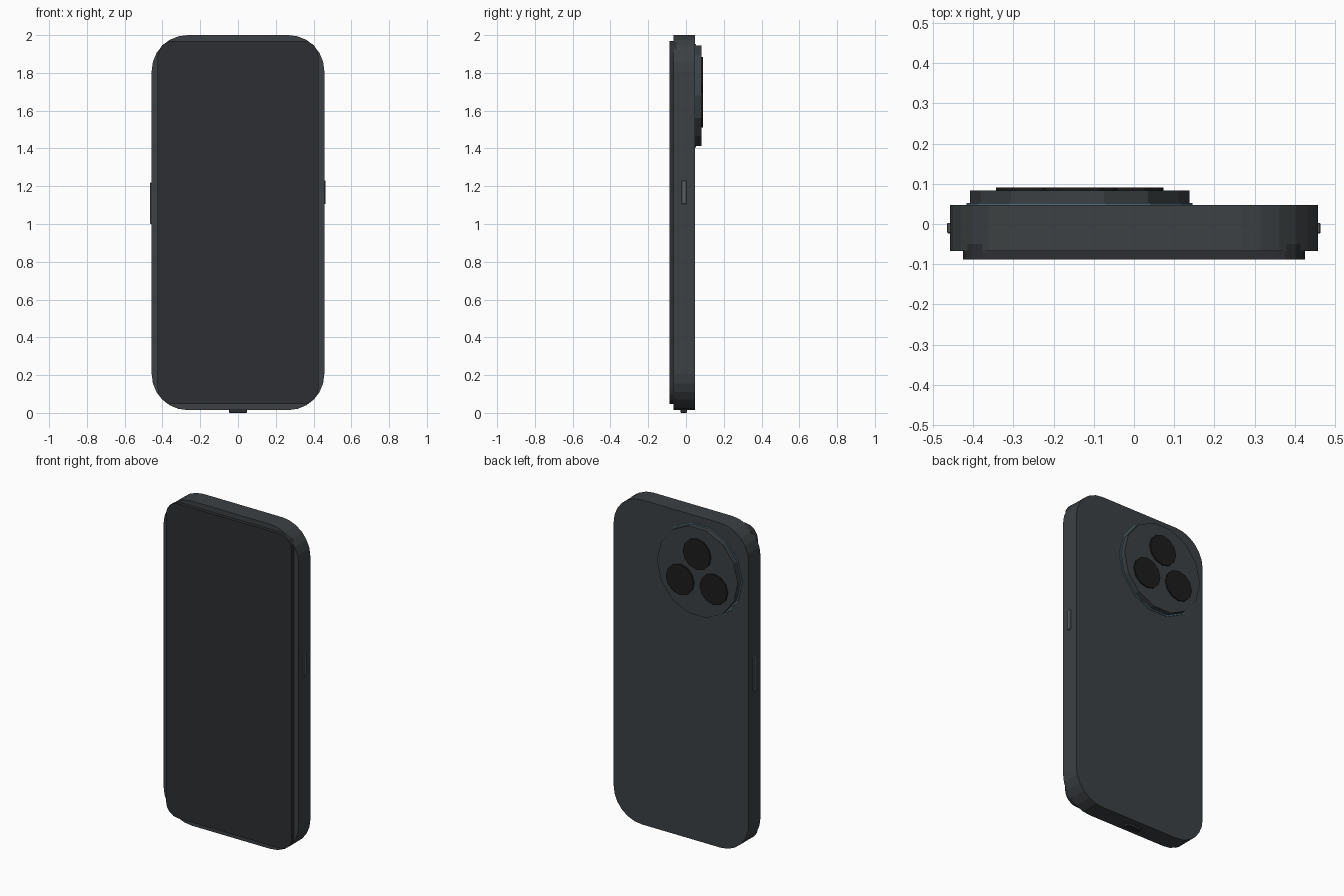
import bpy, bmesh
from math import sin, cos, pi

if "Cube" in bpy.data.objects:
    bpy.data.objects.remove(bpy.data.objects["Cube"])


def paint(name, rgb):
    m = bpy.data.materials.new(name)
    m.diffuse_color = (*rgb, 1)
    m.use_nodes = True
    m.node_tree.nodes["Principled BSDF"].inputs["Base Color"].default_value = m.diffuse_color
    return m


BODY = paint("graphite", (0.045, 0.052, 0.056))
GLASS = paint("dark_glass", (0.027, 0.028, 0.032))
LENS = paint("lens_black", (0.012, 0.012, 0.012))
TRIM = paint("blue_trim", (0.09, 0.16, 0.21))
METAL = paint("button_grey", (0.10, 0.11, 0.12))


def prism(name, outline, y0, y1, mat):
    """Extrude an (x, z) outline from y0 to y1."""
    bm = bmesh.new()
    face = bm.faces.new([bm.verts.new((x, y0, z)) for x, z in outline])
    ext = bmesh.ops.extrude_face_region(bm, geom=[face])
    moved = [v for v in ext["geom"] if isinstance(v, bmesh.types.BMVert)]
    bmesh.ops.translate(bm, vec=(0, y1 - y0, 0), verts=moved)
    bmesh.ops.recalc_face_normals(bm, faces=bm.faces)
    mesh = bpy.data.meshes.new(name)
    bm.to_mesh(mesh)
    bm.free()
    mesh.materials.append(mat)
    ob = bpy.data.objects.new(name, mesh)
    bpy.context.collection.objects.link(ob)
    return ob


def rounded_rect(x0, x1, z0, z1, r, seg):
    corners = [(x1 - r, z1 - r), (x0 + r, z1 - r), (x0 + r, z0 + r), (x1 - r, z0 + r)]
    return [(cx + r * cos(a), cz + r * sin(a))
            for q, (cx, cz) in enumerate(corners)
            for a in [(q + i / seg) * pi / 2 for i in range(seg + 1)]]


def circle(cx, cz, r, n):
    return [(cx + r * cos(2 * pi * i / n), cz + r * sin(2 * pi * i / n)) for i in range(n)]


def block(name, x0, x1, y0, y1, z0, z1, bevel=0.003):
    ob = prism(name, [(x0, z0), (x1, z0), (x1, z1), (x0, z1)], y0, y1, METAL)
    mod = ob.modifiers.new("edge", "BEVEL")
    mod.width, mod.segments = bevel, 1
    return ob


# Case and screen
prism("case", rounded_rect(-0.457, 0.457, 0.015, 2.0, 0.19, 6), -0.067, 0.047, BODY)
prism("screen", rounded_rect(-0.425, 0.425, 0.047, 1.97, 0.08, 4), -0.088, -0.05, GLASS)

# Round camera island with its trim ring
CX, CZ = -0.135, 1.68
prism("camera_trim_ring", circle(CX, CZ, 0.281, 14), 0.04, 0.052, TRIM)
prism("camera_island", circle(CX, CZ, 0.273, 14), 0.04, 0.083, BODY)

# Three lenses in a triangle
for name, dx, z in (("lens_top", 0, 1.79), ("lens_left", 0.114, 1.605), ("lens_right", -0.114, 1.605)):
    prism(name, circle(CX + dx, z, 0.094, 12), 0.075, 0.091, LENS)

# Side buttons and bottom port
block("power_button", 0.44, 0.464, -0.024, 0.003, 1.105, 1.23)
block("volume_button", -0.465, -0.44, -0.024, 0.003, 1.0, 1.22)
block("charging_port", -0.047, 0.047, -0.03, 0.006, 0.0, 0.03).data.materials[0] = GLASS
